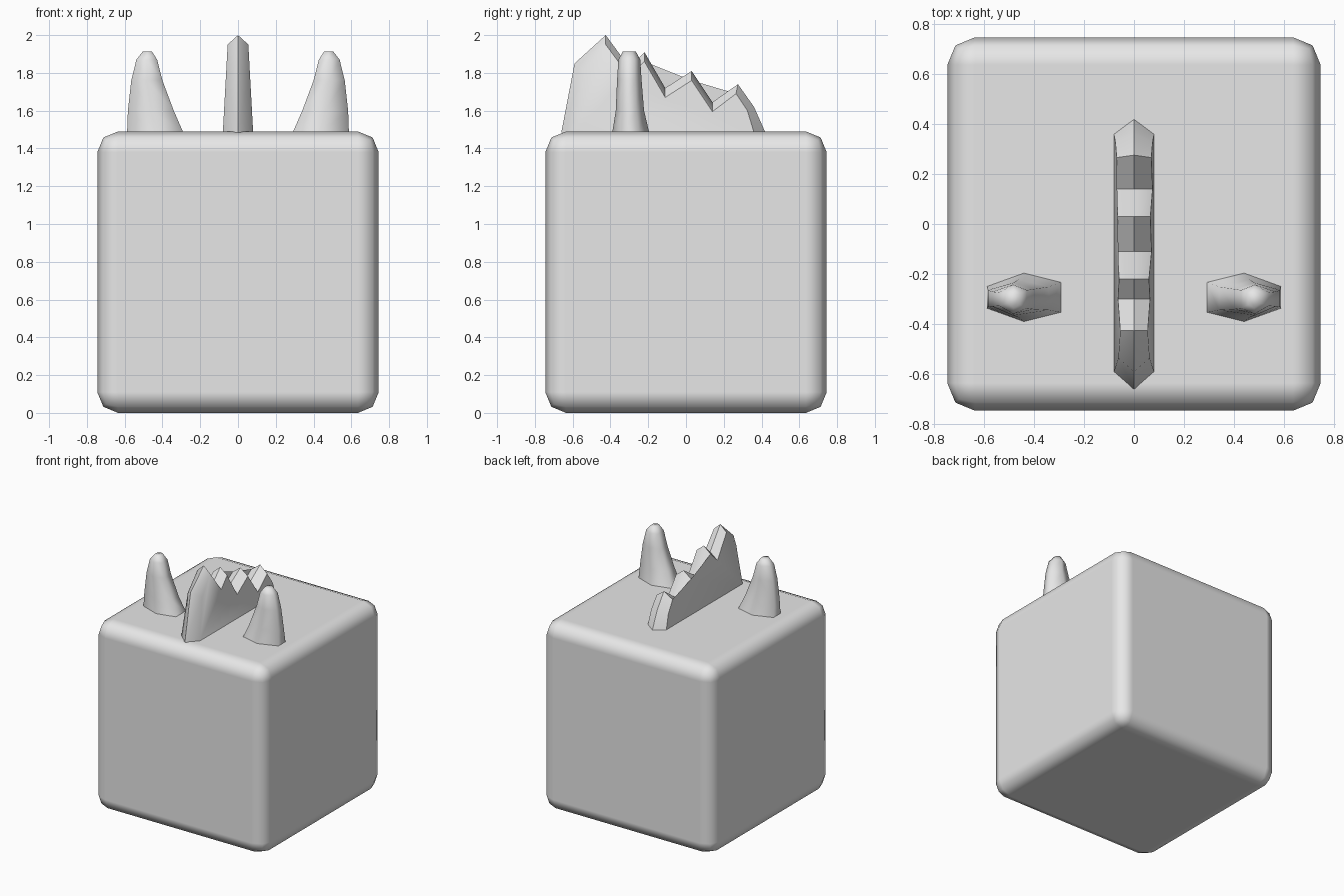
import bpy
import bmesh
import math

cube = bpy.data.objects.get("Cube")
if cube:
    bpy.data.objects.remove(cube, do_unlink=True)

grey = bpy.data.materials.new("light grey")
grey.use_nodes = True
colour = (0.8, 0.8, 0.8, 1)
grey.diffuse_color = colour
grey.node_tree.nodes["Principled BSDF"].inputs["Base Color"].default_value = colour

TOP = 1.49  # height of the block


def finish(name, bm, angle):
    """Turn a bmesh into a smooth-shaded object."""
    bmesh.ops.recalc_face_normals(bm, faces=bm.faces)
    mesh = bpy.data.meshes.new(name)
    bm.to_mesh(mesh)
    bm.free()
    mesh.materials.append(grey)
    obj = bpy.data.objects.new(name, mesh)
    bpy.context.collection.objects.link(obj)
    bpy.ops.object.select_all(action='DESELECT')
    obj.select_set(True)
    bpy.context.view_layer.objects.active = obj
    bpy.ops.object.shade_smooth_by_angle(angle=math.radians(angle))
    return obj


# Body: cube with rounded edges
bm = bmesh.new()
bmesh.ops.create_cube(bm, size=TOP)
bmesh.ops.translate(bm, verts=bm.verts, vec=(0, 0, TOP / 2))
body = finish("body", bm, 180)
bevel = body.modifiers.new("rounded edges", 'BEVEL')
bevel.width = 0.11
bevel.segments = 2
bevel.harden_normals = True

# Crest: jagged ridge line with a slightly lower copy on each side
ridge = [(-0.66, 1.485), (-0.59, 1.85), (-0.425, 2.0), (-0.30, 1.83),
         (-0.22, 1.91), (-0.11, 1.72), (0.03, 1.81), (0.14, 1.645),
         (0.275, 1.74), (0.36, 1.62), (0.42, 1.485)]
shoulder = [(-0.59, 1.485), (-0.535, 1.81), (-0.425, 1.95), (-0.30, 1.78),
            (-0.22, 1.86), (-0.11, 1.67), (0.03, 1.76), (0.14, 1.595),
            (0.265, 1.69), (0.325, 1.60), (0.36, 1.485)]
bm = bmesh.new()
mid = [bm.verts.new((0, y, z)) for y, z in ridge]
for side in (-1, 1):
    flank = [bm.verts.new((side * (0.08 - 0.055 * (z - TOP)), y, z))
             for y, z in shoulder]
    bm.faces.new(flank)
    for i in range(len(mid) - 1):
        bm.faces.new((mid[i], mid[i + 1], flank[i + 1], flank[i]))
    bm.faces.new((mid[0], flank[0], flank[-1], mid[-1]))
bmesh.ops.triangulate(bm, faces=[f for f in bm.faces if len(f.verts) > 4])
finish("crest", bm, 50)

# Horns: stacked six-sided rings, each (z, inner x, outer x, front y, back y)
rings = [(1.485, 0.29, 0.587, -0.39, -0.195),
         (1.60, 0.34, 0.583, -0.372, -0.222),
         (1.76, 0.40, 0.565, -0.365, -0.235),
         (1.87, 0.428, 0.538, -0.358, -0.242),
         (1.912, 0.455, 0.505, -0.335, -0.265)]
for name, side in (("left_horn", 1), ("right_horn", -1)):
    bm = bmesh.new()
    loops = []
    for z, x0, x1, y0, y1 in rings:
        xm, ym, h = (x0 + x1) / 2, (y0 + y1) / 2, (y1 - y0) / 2
        outline = [(x0, ym - 0.62 * h), (xm, y0), (x1, ym - 0.45 * h),
                   (x1, ym + 0.45 * h), (xm, y1), (x0, ym + 0.62 * h)]
        loops.append([bm.verts.new((side * x, y, z)) for x, y in outline])
    for low, high in zip(loops, loops[1:]):
        for i in range(6):
            j = (i + 1) % 6
            bm.faces.new((low[i], low[j], high[j], high[i]))
    bm.faces.new(loops[0])
    bm.faces.new(loops[-1])
    finish(name, bm, 75)
